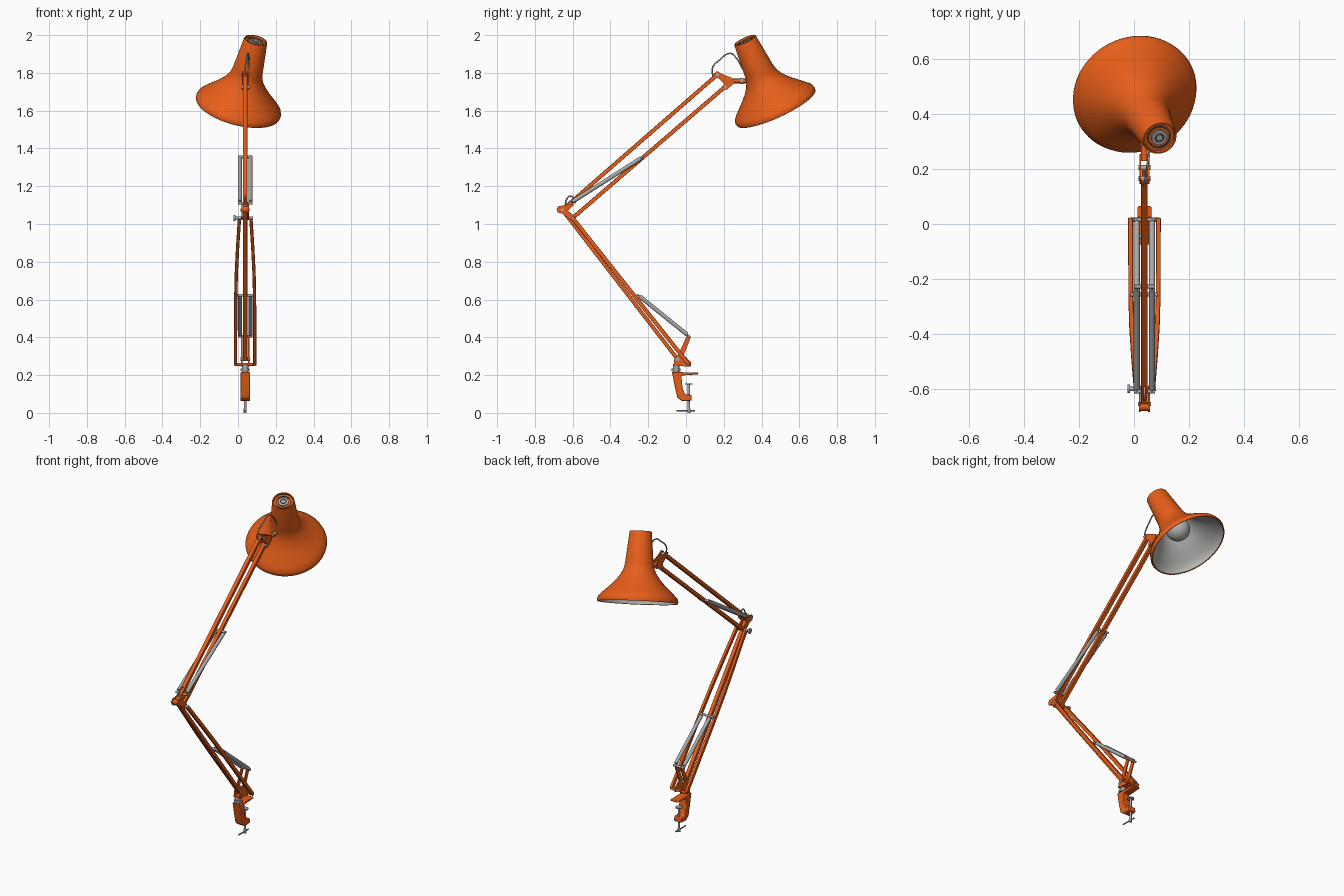
import bpy, bmesh, math
from mathutils import Vector

if "Cube" in bpy.data.objects:
    bpy.data.objects.remove(bpy.data.objects["Cube"])

CX = 0.038                       # plane of the arm


def material(name, rgb):
    m = bpy.data.materials.new(name)
    m.diffuse_color = (*rgb, 1)
    m.use_nodes = True
    m.node_tree.nodes["Principled BSDF"].inputs["Base Color"].default_value = m.diffuse_color
    return m


ORANGE = material("orange paint", (0.80, 0.112, 0.010))
STEEL = material("steel", (0.40, 0.40, 0.40))
LINING = material("shade lining", (0.46, 0.46, 0.45))
DARK = material("dark metal", (0.06, 0.06, 0.06))


def finish(name, bm, mat, bevel=0):
    bmesh.ops.recalc_face_normals(bm, faces=bm.faces)
    me = bpy.data.meshes.new(name)
    bm.to_mesh(me)
    bm.free()
    me.materials.append(mat)
    ob = bpy.data.objects.new(name, me)
    bpy.context.collection.objects.link(ob)
    bpy.context.view_layer.objects.active = ob
    ob.select_set(True)
    bpy.ops.object.shade_smooth_by_angle(angle=math.radians(40))
    ob.select_set(False)
    if bevel:
        mod = ob.modifiers.new("soft edges", 'BEVEL')
        mod.width, mod.segments = bevel, 2
    return ob


def lathe(name, profile, origin, axis, mat, sides=48):
    """Spin (distance along axis, radius) pairs around an axis."""
    bm = bmesh.new()
    rot = Vector((0, 0, 1)).rotation_difference(Vector(axis)).to_matrix()
    vs = [bm.verts.new(Vector(origin) + rot @ Vector((r, 0, s))) for s, r in profile]
    es = [bm.edges.new(p) for p in zip(vs, vs[1:])]
    bmesh.ops.spin(bm, geom=vs + es, cent=origin, axis=axis, angle=2 * math.pi,
                   steps=sides, use_duplicate=False)
    bmesh.ops.remove_doubles(bm, verts=bm.verts, dist=1e-5)
    return finish(name, bm, mat)


def rod(name, a, b, r, mat, sides=16):
    d = Vector(b) - Vector(a)
    n = d.length
    return lathe(name, [(0, 0), (0, r), (n, r), (n, 0)], a, d.normalized(), mat, sides)


def pin(name, y, z, half, r, mat=STEEL):
    return rod(name, (CX - half, y, z), (CX + half, y, z), r, mat)


def bar(name, pts, w, t, mat=ORANGE):
    """Rectangular bar through points, w across x and t in the arm plane."""
    bm = bmesh.new()
    d = Vector(pts[-1]) - Vector(pts[0])
    n = Vector((0, -d.z, d.y)).normalized() * t / 2
    x = Vector((w / 2, 0, 0))
    rings = [[bm.verts.new(Vector(p) + o) for o in (x + n, n - x, -x - n, x - n)] for p in pts]
    for a, b in zip(rings, rings[1:]):
        for i in range(4):
            j = (i + 1) % 4
            bm.faces.new((a[i], a[j], b[j], b[i]))
    bm.faces.new(rings[0])
    bm.faces.new(rings[-1])
    return finish(name, bm, mat, bevel=0.002)


def plate(name, yz, x, w, mat=ORANGE, bevel=0):
    """Side outline in y, z given a width across x."""
    bm = bmesh.new()
    f = bm.faces.new([bm.verts.new((x - w / 2, y, z)) for y, z in yz])
    g = bmesh.ops.extrude_face_region(bm, geom=[f])["geom"]
    bmesh.ops.translate(bm, vec=(w, 0, 0), verts=[v for v in g if isinstance(v, bmesh.types.BMVert)])
    return finish(name, bm, mat, bevel=bevel)


def wire(name, pts, r, mat=STEEL):
    cu = bpy.data.curves.new(name, 'CURVE')
    cu.dimensions, cu.bevel_depth, cu.bevel_resolution = '3D', r, 2
    sp = cu.splines.new('BEZIER')
    sp.bezier_points.add(len(pts) - 1)
    for bp, p in zip(sp.bezier_points, pts):
        bp.co = p
        bp.handle_left_type = bp.handle_right_type = 'AUTO'
    ob = bpy.data.objects.new(name, cu)
    bpy.context.collection.objects.link(ob)
    bpy.context.view_layer.objects.active = ob
    ob.select_set(True)
    bpy.ops.object.convert(target='MESH')
    bpy.context.object.data.materials.clear()
    bpy.context.object.data.materials.append(mat)
    bpy.ops.object.shade_smooth()
    bpy.context.object.select_set(False)


def spring(name, a, b, r=0.011):
    """Close-wound spring body with thin hooks at the ends."""
    a, b = Vector(a), Vector(b)
    d = (b - a).normalized()
    rod(name, a + d * 0.012, b - d * 0.012, r, STEEL, 20)
    rod(name + "_hook", a, b, 0.004, STEEL, 8)


# Lamp shade: outer shell, lining, bulb and vented cap share one tilted axis
rim = Vector((0, 0.477, 1.615))
axis = Vector((0.094, -0.165, 0.358))
H = axis.length
axis.normalize()
flare = [(0.012, 0.231), (0.03, 0.225), (0.052, 0.204), (0.078, 0.176), (0.105, 0.148),
         (0.135, 0.121), (0.165, 0.100), (0.19, 0.088), (0.22, 0.081)]
lathe("shade", [(0.002, 0.222), (0, 0.228)] + flare + [(H - 0.004, 0.063), (H, 0.061),
      (H, 0.056), (H - 0.012, 0.055)], rim, axis, ORANGE, 64)
lathe("shade_lining", [(0.002, 0.222)] + [(s, r - 0.006) for s, r in flare] +
      [(H - 0.03, 0.055), (H - 0.03, 0)], rim, axis, LINING, 64)
lathe("bulb", [(0.135 - 0.07 * math.cos(t * math.pi / 12), 0.07 * math.sin(t * math.pi / 12))
      for t in range(10)] + [(0.22, 0.03), (0.36, 0.03)], rim, axis, LINING, 32)
lathe("cap_disc", [(H - 0.012, 0.056), (H - 0.012, 0)], rim, axis, ORANGE)
for nm, r0, r1, h, m in (("vent_ring", 0.038, 0.045, 0.003, DARK),
                         ("socket_ring", 0.018, 0.029, 0.007, STEEL),
                         ("socket_recess", 0.012, 0.018, 0.003, DARK),
                         ("cable_gland", 0.0, 0.012, 0.009, STEEL)):
    b = H - 0.012
    lathe(nm, [(b, r1), (b + h, r1), (b + h, r0), (b, r0)], rim, axis, m, 32)

# Joint positions in the arm plane as (y, z)
elbow, elbow_low = (-0.655, 1.075), (-0.60, 1.032)
head, head_low = (0.165, 1.79), (0.205, 1.725)
foot, foot_back = (-0.045, 0.285), (0.015, 0.256)

# Upper arm: two parallel bars
bar("upper_arm_top", [(CX, *elbow), (CX, *head)], 0.024, 0.021)
bar("upper_arm_bottom", [(CX, *elbow_low), (CX, *head_low)], 0.022, 0.021)

# Head bracket and pivot to the shade
for sx in (-1, 1):
    plate("head_bracket", [(0.145, 1.795), (0.165, 1.81), (0.19, 1.795), (0.255, 1.768),
          (0.255, 1.745), (0.215, 1.71), (0.195, 1.715), (0.20, 1.745)], CX + sx * 0.015, 0.006)
rod("shade_pivot", (CX, 0.23, 1.757), (CX, 0.345, 1.757), 0.012, ORANGE)
rod("pivot_collar", (CX, 0.288, 1.757), (CX, 0.302, 1.757), 0.015, STEEL)
pin("head_pin", *head, 0.022, 0.009)
pin("head_low_pin", *head_low, 0.022, 0.009)
wire("head_cable", [(CX, 0.145, 1.77), (CX, 0.14, 1.825), (CX + 0.006, 0.18, 1.87),
     (CX + 0.014, 0.235, 1.903), (CX + 0.018, 0.265, 1.88), (CX + 0.02, 0.30, 1.82)], 0.004)

# Elbow bracket, pins and knob
for sx in (-1, 1):
    plate("elbow_bracket", [(-0.685, 1.08), (-0.675, 1.095), (-0.645, 1.098), (-0.60, 1.112),
          (-0.595, 1.10), (-0.625, 1.07), (-0.587, 1.04), (-0.59, 1.02), (-0.61, 1.02),
          (-0.655, 1.055), (-0.68, 1.062)], CX + sx * 0.017, 0.007)
rod("elbow_boss", (CX - 0.016, -0.665, 1.077), (CX + 0.016, -0.665, 1.077), 0.016, ORANGE)
pin("elbow_pin", *elbow, 0.024, 0.008)
pin("elbow_low_pin", *elbow_low, 0.042, 0.008)
rod("elbow_knob_stem", (-0.018, *elbow_low), (0.0, *elbow_low), 0.008, STEEL)
rod("elbow_knob", (-0.024, *elbow_low), (-0.014, *elbow_low), 0.016, STEEL)
wire("elbow_cable", [(CX, -0.64, 1.09), (CX, -0.632, 1.13), (CX, -0.612, 1.148),
     (CX, -0.592, 1.135), (CX, -0.585, 1.11)], 0.004)

# Lower arm: centre bar and a bowed pair outside it
bar("lower_arm_front", [(CX, *elbow), (CX, *foot)], 0.024, 0.020)
for sx in (-1, 1):
    pts = []
    for t, off in ((0, 0.030), (0.2, 0.040), (0.38, 0.047), (0.55, 0.050), (1, 0.051)):
        y = elbow_low[0] + t * (foot_back[0] - elbow_low[0])
        z = elbow_low[1] + t * (foot_back[1] - elbow_low[1])
        pts.append((CX + sx * off, y, z))
    bar("lower_arm_side", pts, 0.017, 0.021)
pin("foot_back_pin", *foot_back, 0.055, 0.008, ORANGE)
pin("foot_pin", *foot, 0.026, 0.010)

# Springs in mirrored pairs with cross pins
for sx in (-1, 1):
    x = CX + sx * 0.028
    spring("upper_spring", (x, -0.61, 1.112), (x, -0.228, 1.355))
    spring("lower_spring", (x, 0.015, 0.407), (x, -0.255, 0.625))
for nm, y, z, h in (("upper_spring_foot_pin", -0.61, 1.110, 0.038),
                    ("upper_spring_head_pin", -0.228, 1.355, 0.038),
                    ("lower_spring_foot_pin", 0.015, 0.405, 0.038),
                    ("lower_spring_head_pin", -0.257, 0.622, 0.050)):
    pin(nm, y, z, h, 0.007)

# Base bracket: spring upright, foot plates and swivel post
for sx in (-1, 1):
    plate("base_bracket", [(0.005, 0.41), (0.025, 0.408), (0.022, 0.39), (-0.012, 0.305),
          (0.028, 0.268), (0.026, 0.246), (0.0, 0.245), (-0.065, 0.255), (-0.062, 0.285),
          (-0.04, 0.31)], CX + sx * 0.019, 0.007)
plate("base_bracket_floor", [(-0.068, 0.25), (-0.068, 0.26), (0.0, 0.258), (0.0, 0.248)], CX, 0.044)
rod("swivel_post", (CX, -0.052, 0.205), (CX, -0.052, 0.255), 0.017, STEEL, 24)
rod("swivel_collar", (CX, -0.052, 0.222), (CX, -0.052, 0.235), 0.024, STEEL, 24)

# Table clamp: C frame, screw, pad and handle
plate("clamp_frame", [(-0.075, 0.216), (0.065, 0.214), (0.065, 0.204), (-0.025, 0.198),
      (-0.018, 0.13), (-0.005, 0.098), (0.028, 0.095), (0.03, 0.065), (-0.02, 0.062),
      (-0.045, 0.08), (-0.058, 0.13), (-0.07, 0.195)], CX, 0.05, bevel=0.004)
rod("clamp_screw", (CX, 0.015, 0.004), (CX, 0.015, 0.15), 0.007, STEEL)
rod("clamp_pad", (CX, 0.015, 0.149), (CX, 0.015, 0.155), 0.020, STEEL, 24)
rod("screw_boss", (CX, 0.015, 0.0), (CX, 0.015, 0.022), 0.008, STEEL)
rod("clamp_handle", (CX, -0.05, 0.012), (CX, 0.048, 0.012), 0.004, STEEL, 12)
